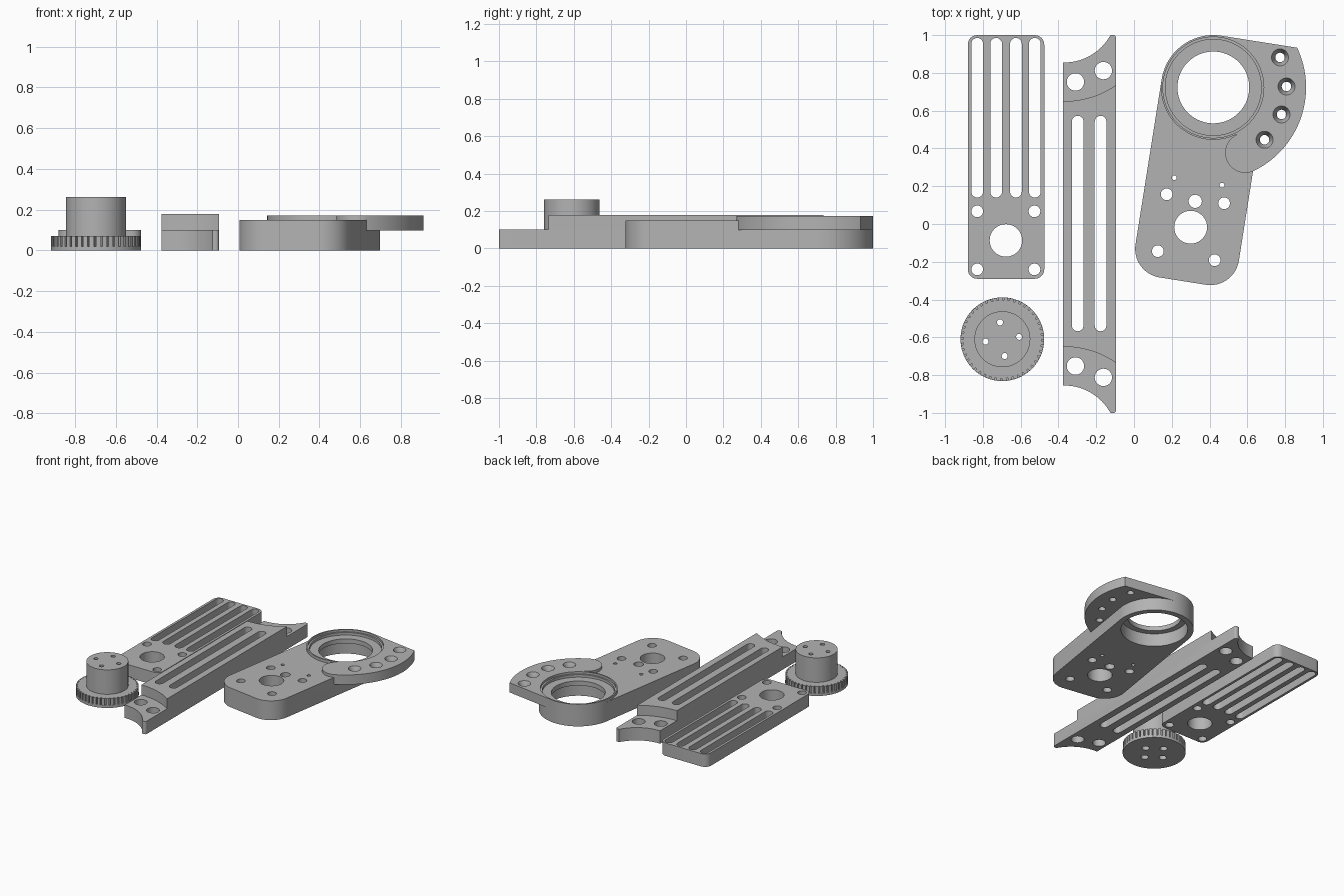
import bpy, bmesh, math
from mathutils import Vector

if "Cube" in bpy.data.objects:
    bpy.data.objects.remove(bpy.data.objects["Cube"])

GREY = bpy.data.materials.new("plain grey")
GREY.diffuse_color = (0.45, 0.45, 0.45, 1)
GREY.use_nodes = True
GREY.node_tree.nodes["Principled BSDF"].inputs["Base Color"].default_value = GREY.diffuse_color


def arc(cx, cy, r, a0, a1, n):
    """Points on an arc, angles in degrees."""
    return [(cx + r * math.cos(math.radians(a0 + (a1 - a0) * i / n)),
             cy + r * math.sin(math.radians(a0 + (a1 - a0) * i / n))) for i in range(n + 1)]


def circle(x, y, r, n=48):
    return arc(x, y, r, 0, 360, n)[:-1]


def rounded_box(x0, x1, y0, y1, r, n=8):
    return (arc(x1 - r, y1 - r, r, 0, 90, n) + arc(x0 + r, y1 - r, r, 90, 180, n)
            + arc(x0 + r, y0 + r, r, 180, 270, n) + arc(x1 - r, y0 + r, r, 270, 360, n))


def slot(x, y0, y1, w):
    r = w / 2
    return arc(x, y1 - r, r, 0, 180, 12) + arc(x, y0 + r, r, 180, 360, 12)


def solid(name, layers):
    """Each layer (outline, z0, z1[, top outline]) becomes a closed prism."""
    bm = bmesh.new()
    for outline, z0, z1, *top in layers:
        lo = [bm.verts.new((x, y, z0)) for x, y in outline]
        hi = [bm.verts.new((x, y, z1)) for x, y in (top[0] if top else outline)]
        n = len(lo)
        bm.faces.new(lo[::-1])
        bm.faces.new(hi)
        for i in range(n):
            j = (i + 1) % n
            bm.faces.new((lo[i], lo[j], hi[j], hi[i]))
    bmesh.ops.recalc_face_normals(bm, faces=bm.faces[:])
    me = bpy.data.meshes.new(name)
    bm.to_mesh(me)
    bm.free()
    me.materials.append(GREY)
    ob = bpy.data.objects.new(name, me)
    bpy.context.collection.objects.link(ob)
    return ob


def combine(ob, layers, op='DIFFERENCE'):
    tool = solid("tool", layers)
    mod = ob.modifiers.new("bool", 'BOOLEAN')
    mod.operation, mod.solver, mod.object = op, 'EXACT', tool
    bpy.context.view_layer.objects.active = ob
    bpy.ops.object.modifier_apply(modifier=mod.name)
    bpy.data.objects.remove(tool)


def through(outlines):
    return [(o, -0.1, 0.5) for o in outlines]


def finish(ob):
    bpy.ops.object.select_all(action='DESELECT')
    ob.select_set(True)
    bpy.context.view_layer.objects.active = ob
    bpy.ops.object.shade_smooth_by_angle(angle=math.radians(30))


# Slotted plate: four long slots, one big hole, four screw holes
plate = solid("slotted_plate", [(rounded_box(-0.88, -0.475, -0.29, 1.0, 0.05), 0, 0.1)])
cuts = [slot(x, 0.14, 0.985, 0.062) for x in (-0.83, -0.73, -0.625, -0.525)]
cuts += [circle(x, y, 0.031, 32) for x in (-0.83, -0.527) for y in (0.067, -0.24)]
cuts.append(circle(-0.678, -0.087, 0.086))
combine(plate, through(cuts))
finish(plate)

# Rail: raised middle, lowered ends with concave tips
rail = solid("rail", [(rounded_box(-0.376, -0.094, -1.0, 1.0, 0.015, 5), 0, 0.178)])
combine(rail, [(circle(-0.37, s * 1.135, 0.485, 128), 0.1, 0.4) for s in (1, -1)])
combine(rail, through([circle(-0.37, s * 1.135, 0.28, 96) for s in (1, -1)]))
cuts = [slot(x, -0.568, 0.573, 0.062) for x in (-0.298, -0.177)]
for s in (1, -1):
    cuts += [circle(-0.31, s * 0.752, 0.046, 40), circle(-0.162, s * 0.812, 0.046, 40)]
combine(rail, through(cuts))
finish(rail)

# Toothed wheel with hub
GX, GY, TEETH = -0.697, -0.61, 44
rim = []
for i in range(TEETH):
    for f, r in ((0.0, 0.221), (0.35, 0.221), (0.68, 0.221), (0.72, 0.207), (0.96, 0.207)):
        a = math.tau * (i + f) / TEETH
        rim.append((GX + r * math.cos(a), GY + r * math.sin(a)))
wheel = solid("toothed_wheel", [(rim, 0.01, 0.072)])
combine(wheel, [(circle(GX, GY, 0.2215, 132), 0, 0.02)], 'UNION')
combine(wheel, [(circle(GX, GY, 0.148, 64), 0.03, 0.262)], 'UNION')
bolts = [(GX + 0.09 * math.cos(math.radians(a)), GY + 0.09 * math.sin(math.radians(a)))
         for a in (8, 98, 188, 278)]
combine(wheel, through([circle(x, y, 0.016, 24) for x, y in bolts]))
combine(wheel, [(circle(x, y, 0.027, 24), -0.1, 0.1) for x, y in bolts])
finish(wheel)

# Arm: tilted body, bearing ring and side wing
C = Vector((0.42, 0.723))
TILT = 9.0
P = Vector((math.cos(math.radians(TILT)), -math.sin(math.radians(TILT))))
U = Vector((-P.y, P.x))
R, WING_R, TIP_R = 0.277, 0.491, 0.106


def arm_pt(u, v):
    return tuple(C + P * u + U * v)


cr = 0.153
body = [(R, 0), (-R, 0)] + arc(-R + cr, -1.038 + cr, cr, 180, 270, 16) \
    + arc(R - cr, -1.038 + cr, cr, 270, 360, 16)
arm = solid("arm", [([arm_pt(*q) for q in body], 0, 0.15)])
combine(arm, [(circle(C.x, C.y, R, 128), 0, 0.172)], 'UNION')

# Wing: straight top edge, big outer arc, rounded tip
corner = Vector(arm_pt(math.sqrt(WING_R ** 2 - R ** 2), R)) - C
a0 = math.degrees(math.atan2(corner.y, corner.x))
a1 = -64.0
tip = C + (WING_R - TIP_R) * Vector((math.cos(math.radians(a1)), math.sin(math.radians(a1))))
wing = [tuple(C), arm_pt(0, R)] + arc(C.x, C.y, WING_R, a0, a1, 64) \
    + arc(tip.x, tip.y, TIP_R, a1, a1 - 180, 32)[1:]
combine(arm, [(wing[::-1], 0.097, 0.172)], 'UNION')

# Bearing seat: stepped recess above, bore, wider pocket below
for r, z0, z1 in ((0.267, 0.155, 0.4), (0.254, 0.135, 0.4), (0.19, -0.1, 0.4), (0.235, -0.1, 0.1)):
    combine(arm, [(circle(C.x, C.y, r, 96), z0, z1)])

# Body holes
holes = [(0.30, -0.017, 0.087), (0.173, 0.157, 0.031), (0.324, 0.12, 0.035), (0.477, 0.11, 0.031),
         (0.126, -0.144, 0.031), (0.427, -0.192, 0.031), (0.213, 0.245, 0.013), (0.466, 0.205, 0.013)]
combine(arm, through([circle(x, y, r, 40) for x, y, r in holes]))

# Countersunk wing holes
sinks = [(0.773, 0.882), (0.807, 0.728), (0.781, 0.58), (0.691, 0.446)]
combine(arm, through([circle(x, y, 0.025, 32) for x, y in sinks]))
combine(arm, [(circle(x, y, 0.022, 32), 0.122, 0.174, circle(x, y, 0.046, 32)) for x, y in sinks])
finish(arm)
